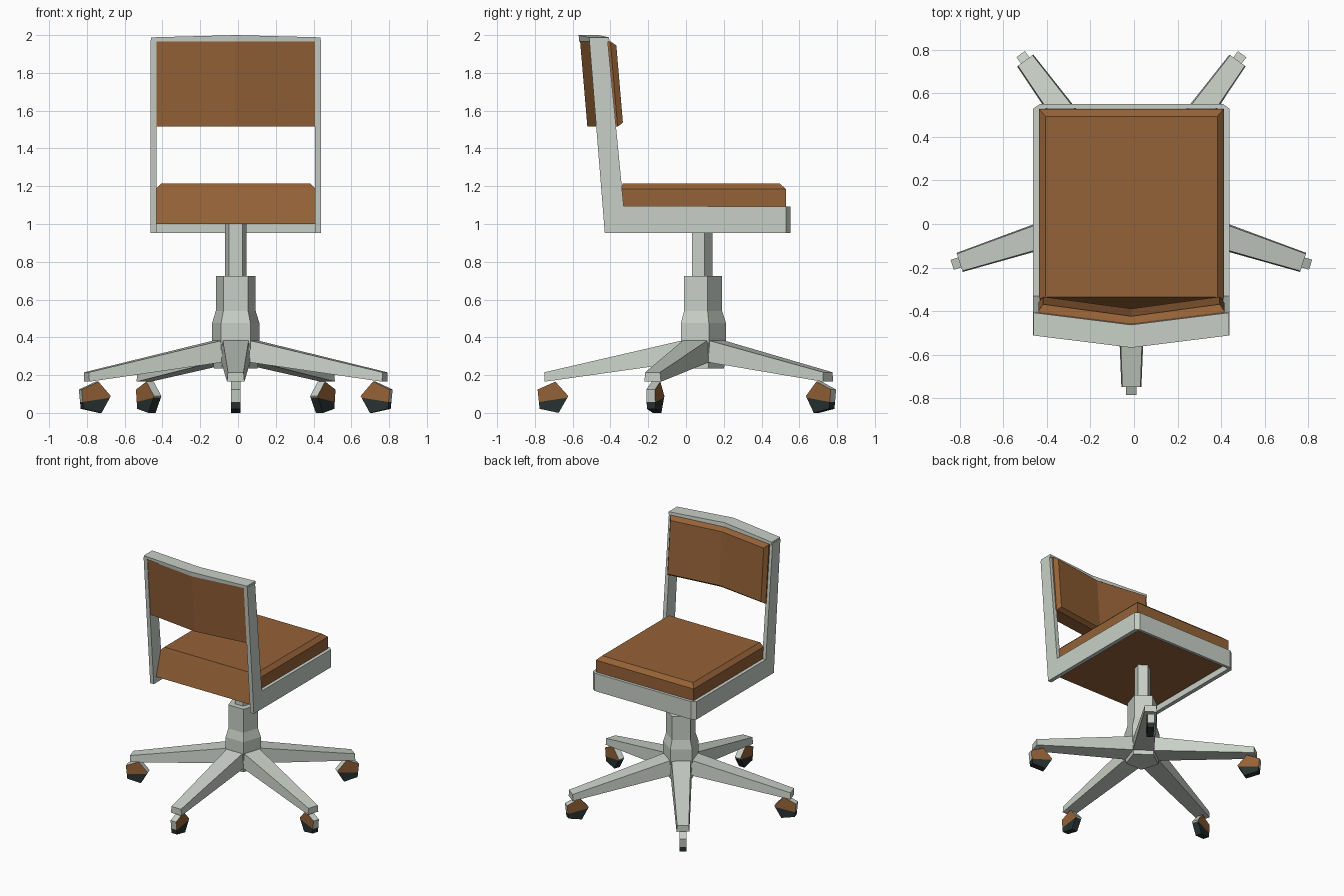
import bpy, bmesh, math
from mathutils import Vector, Matrix

if "Cube" in bpy.data.objects:
    bpy.data.objects.remove(bpy.data.objects["Cube"])

CX, CY = -0.012, 0.08      # chair centre line, and column position in y


def material(name, rgb):
    m = bpy.data.materials.new(name)
    m.diffuse_color = (*rgb, 1)
    m.use_nodes = True
    m.node_tree.nodes["Principled BSDF"].inputs["Base Color"].default_value = m.diffuse_color
    return m


GREY = material("pale grey metal", (0.58, 0.63, 0.57))
BROWN = material("brown leather", (0.30, 0.122, 0.038))
DARK = material("dark rubber", (0.02, 0.032, 0.03))


def finish(name, bm, *mats):
    bmesh.ops.recalc_face_normals(bm, faces=bm.faces[:])
    me = bpy.data.meshes.new(name)
    bm.to_mesh(me)
    bm.free()
    for m in mats:
        me.materials.append(m)
    ob = bpy.data.objects.new(name, me)
    bpy.context.collection.objects.link(ob)
    return ob


def loft(rings, bent=False):
    """Skin a list of point rings and cap the ends (bent caps fold in the middle)."""
    bm = bmesh.new()
    vs = [[bm.verts.new(p) for p in r] for r in rings]
    n = len(vs[0])
    for a, b in zip(vs, vs[1:]):
        for i in range(n):
            j = (i + 1) % n
            bm.faces.new((a[i], a[j], b[j], b[i]))
    for r in (vs[0], vs[-1]):
        if bent:
            bm.faces.new((r[0], r[1], r[4], r[5]))
            bm.faces.new((r[1], r[2], r[3], r[4]))
        else:
            bm.faces.new(r)
    return bm


def pentagon(r, z):
    # flat side towards -y
    return [(CX + r * math.cos(math.radians(90 + 72 * i)),
             CY + r * math.sin(math.radians(90 + 72 * i)), z) for i in range(5)]


def bent_panel(name, w, z0, z1, layers, mat, rise=0.0):
    """Panel folded along its vertical centre; layers are (depth offset, inset)."""
    rings = []
    for off, ins in layers:
        ring = []
        for x, z in ((-w, z0), (0, z0), (w, z0), (w, z1), (0, z1), (-w, z1)):
            zz = z + ins if z == z0 else z - ins
            if x == 0 and z == z1:
                zz += rise
            xx = x - math.copysign(ins, x) if x else 0
            y = -0.37 - 0.085 * (zz - 1.96) - 0.055 * (1 - abs(x) / w) + off
            ring.append((xx + CX, y, zz))
        rings.append(ring)
    return finish(name, loft(rings, True), mat)


# Side frames: seat rail and back post in one L-shaped profile
profile = [(-0.43, 0.953), (0.53, 0.953), (0.53, 1.093),
           (-0.33, 1.095), (-0.415, 1.975), (-0.512, 1.975)]
for side, s in (("left", -1), ("right", 1)):
    finish(side + "_frame", loft([[(CX + s * x, y, z) for y, z in profile]
                                  for x in (0.42, 0.451)]), GREY)

# Front rail with chamfered corners
plan = [(-0.451, 0.53), (-0.42, 0.552), (0.42, 0.552), (0.451, 0.53)]
finish("front_rail", loft([[(CX + x, y, z) for x, y in plan]
                           for z in (0.953, 1.093)]), GREY)

# Seat cushion with bevelled top
seat_rings = []
for w, y0, y1, z in ((0.425, -0.40, 0.529, 1.0), (0.425, -0.345, 0.529, 1.185),
                     (0.395, -0.335, 0.495, 1.215)):
    seat_rings.append([(CX - w, y0, z), (CX + w, y0, z), (CX + w, y1, z), (CX - w, y1, z)])
finish("seat", loft(seat_rings), BROWN)

# Backrest cushion and the top rail above it
bent_panel("backrest", 0.428, 1.515, 1.967,
           [(-0.135, 0), (-0.03, 0), (0, 0.022)], BROWN)
bent_panel("top_rail", 0.449, 1.966, 1.988,
           [(-0.14, 0), (-0.035, 0)], GREY, 0.012)

# Column and hub
finish("column", loft([pentagon(0.06, 0.70), pentagon(0.06, 1.001)]), GREY)
finish("hub", loft([pentagon(r, z) for r, z in
                    ((0.122, 0.235), (0.132, 0.39), (0.132, 0.475),
                     (0.111, 0.54), (0.111, 0.725))]), GREY)


def section(u, w, z0, z1):
    return [(u, -w, z0), (u, w, z0), (u, w * 0.9, z1), (u, -w * 0.9, z1)]


# Five legs with casters
for k in range(5):
    place = Matrix.Translation((CX, CY, 0)) @ Matrix.Rotation(math.radians(-90 + 72 * k), 4, 'Z')

    bm = loft([section(0.05, 0.078, 0.275, 0.395), section(0.83, 0.046, 0.165, 0.215)])
    bm.transform(place)
    finish(f"leg_{k + 1}", bm, GREY)

    # Five-sided caster: grey rim, brown sides above, dark below
    rings = [[(0.79 + 0.0875 * math.cos(math.radians(30 + 72 * i)), v,
               0.08 + 0.0875 * math.sin(math.radians(30 + 72 * i))) for i in range(5)]
             for v in (-0.024, 0.024)]
    bm = loft(rings)
    bmesh.ops.bisect_plane(bm, geom=bm.verts[:] + bm.edges[:] + bm.faces[:],
                           plane_co=(0.79, 0, 0.068), plane_no=(0.15, 0, 1))
    bm.normal_update()
    for f in bm.faces:
        c = f.calc_center_median()
        if (c.z - 0.068) + 0.15 * (c.x - 0.79) < 0:
            f.material_index = 2
        elif abs(f.normal.y) > 0.9:
            f.material_index = 1
    bm.transform(place)
    finish(f"caster_{k + 1}", bm, GREY, BROWN, DARK)
